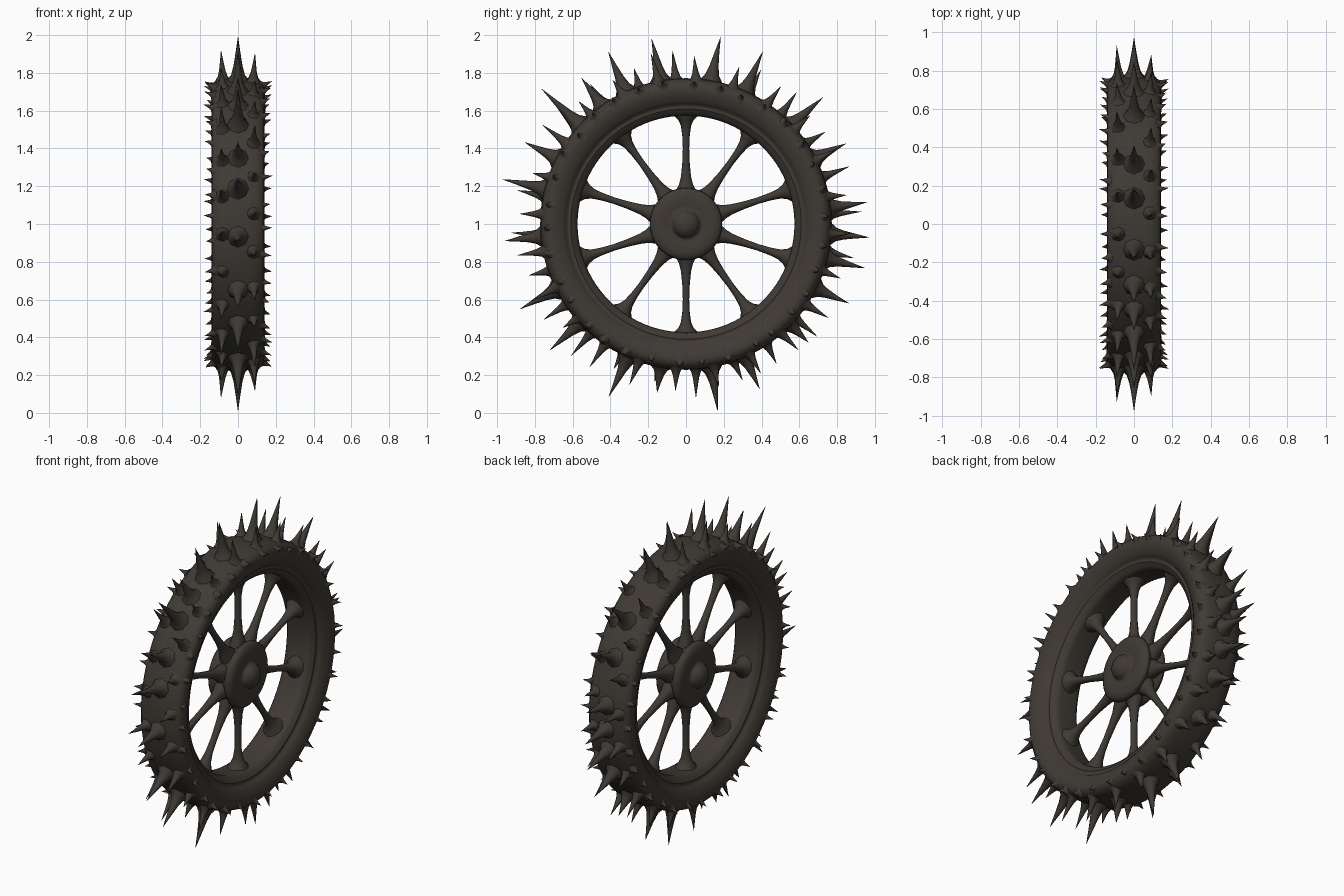
import bpy, bmesh, math, random
from mathutils import Vector

if "Cube" in bpy.data.objects:
    bpy.data.objects.remove(bpy.data.objects["Cube"])

random.seed(4)
C = Vector((0, 0, 1.0))          # wheel centre, the axle runs along x
X = Vector((1, 0, 0))

iron = bpy.data.materials.new("dark_brown_iron")
iron.diffuse_color = (0.050, 0.042, 0.034, 1)
iron.use_nodes = True
iron.node_tree.nodes["Principled BSDF"].inputs["Base Color"].default_value = iron.diffuse_color


def radial(deg):
    a = math.radians(deg)
    return Vector((0, math.cos(a), math.sin(a)))


def finish(bm, name, angle=50):
    bmesh.ops.recalc_face_normals(bm, faces=bm.faces)
    me = bpy.data.meshes.new(name)
    bm.to_mesh(me)
    bm.free()
    me.materials.append(iron)
    ob = bpy.data.objects.new(name, me)
    bpy.context.collection.objects.link(ob)
    bpy.ops.object.select_all(action='DESELECT')
    ob.select_set(True)
    bpy.context.view_layer.objects.active = ob
    bpy.ops.object.shade_smooth_by_angle(angle=math.radians(angle))
    return ob


def lathe(name, half, seg, closed):
    """Mirror a half profile of (x, radius) in x and spin it about the axle."""
    pts = half + [(-x, r) for x, r in reversed(half) if x > 1e-6]
    bm = bmesh.new()
    rings = []
    for x, r in pts:
        if r < 1e-6:
            rings.append([bm.verts.new(C + X * x)] * seg)
        else:
            rings.append([bm.verts.new(C + X * x + radial(360 * i / seg) * r)
                          for i in range(seg)])
    n = len(rings)
    for k in range(n if closed else n - 1):
        a, b = rings[k], rings[(k + 1) % n]
        for i in range(seg):
            j = (i + 1) % seg
            quad = list(dict.fromkeys((a[i], a[j], b[j], b[i])))
            bm.faces.new(quad)
    return finish(bm, name)


def loft(bm, p, d, u, rings, seg, bend=Vector((0, 0, 0))):
    """Tube from p along d; rings are (distance, half width on u, half width across)."""
    d = d.normalized()
    u = (u - d * u.dot(d)).normalized()
    v = d.cross(u)
    length = rings[-1][0]
    prev = None
    for t, a, b in rings:
        c = p + d * t + bend * (max(t, 0) / length) ** 2
        ring = [bm.verts.new(c + u * a * math.cos(2 * math.pi * i / seg)
                             + v * b * math.sin(2 * math.pi * i / seg))
                for i in range(seg)]
        if prev:
            for i in range(seg):
                j = (i + 1) % seg
                bm.faces.new((prev[i], prev[j], ring[j], ring[i]))
        else:
            bm.faces.new(ring[::-1])
        prev = ring
    bm.faces.new(prev)


def spike(bm, p, tip, w, seg=8):
    """Thorn with a flared foot, leaning a little at the tip."""
    d = tip - p
    L = d.length
    shape = [(-0.08, 1.7), (0.06, 1.25), (0.16, 0.85), (0.35, 0.56), (0.65, 0.3), (1, 0.02)]
    bend = Vector((0, random.uniform(-1, 1), random.uniform(-1, 1))) * 0.04 * L
    u = X if abs(d.normalized().x) < 0.5 else d.cross(X)
    loft(bm, p, d, u, [(t * L, w * s, w * s) for t, s in shape], seg, bend)


# Tyre and recessed rim
lathe("tyre_and_rim", [
    (0.0, 0.772), (0.05, 0.772), (0.09, 0.768), (0.12, 0.757), (0.137, 0.738),
    (0.141, 0.715), (0.134, 0.685), (0.120, 0.655), (0.108, 0.638), (0.098, 0.632),
    (0.094, 0.620), (0.097, 0.610), (0.090, 0.600), (0.080, 0.588), (0.070, 0.578),
    (0.050, 0.574), (0.0, 0.578)], 96, True)

# Hub: two flanges, waist between them, domed caps
lathe("hub", [
    (0.135, 0.0), (0.131, 0.03), (0.118, 0.055), (0.098, 0.070), (0.084, 0.074),
    (0.078, 0.085), (0.082, 0.10), (0.084, 0.145), (0.078, 0.175), (0.064, 0.19),
    (0.045, 0.192), (0.030, 0.178), (0.0, 0.172)], 48, False)

# Hub studs on both faces
bm = bmesh.new()
for s in (-1, 1):
    for k in range(6):
        p = C + X * s * 0.079 + radial(90 + 60 * k) * 0.125
        spike(bm, p, p + X * s * 0.032, 0.016)
finish(bm, "hub_studs")

# Ten spokes, thin in the middle and flared at both ends
bm = bmesh.new()
prof = [(0.13, 0.065, 0.050), (0.18, 0.052, 0.042), (0.21, 0.037, 0.034),
        (0.25, 0.027, 0.026), (0.32, 0.020, 0.021), (0.40, 0.017, 0.019),
        (0.47, 0.020, 0.021), (0.52, 0.027, 0.029), (0.55, 0.040, 0.042),
        (0.575, 0.064, 0.058), (0.60, 0.085, 0.066)]
for k in range(10):
    d = radial(90 + 36 * k)
    loft(bm, C.copy(), d, d.cross(X), prof, 14)
finish(bm, "spokes")

# Long spikes along the middle of the tread: angle, tip radius
long_spikes = [(80, 1.013), (66, .995), (43, .99), (27, .95), (6.6, .957), (-4, .97),
               (-14, .97), (-26.4, .955), (-44, .90), (-66, .955), (-80, 1.0),
               (-100, .90), (-113.6, 1.0), (-137, .98), (-153, .985), (-175, .97),
               (166, 1.0), (153, .96), (137, 1.04), (125.5, .95), (114.5, 1.01), (100, 1.0)]
bm = bmesh.new()
for a, r in long_spikes:
    spike(bm, C + radial(a) * 0.762, C + radial(a) * r, 0.043)
finish(bm, "long_spikes")

# Medium spikes in a row on each side of the tread
bm = bmesh.new()
for s in (-1, 1):
    for k in range(24):
        a = 90 - 4 * s + 15 * k
        r = (0.925 if s < 0 else 0.885) if k % 6 == 0 else random.uniform(0.85, 0.92)
        spike(bm, C + X * s * 0.08 + radial(a) * 0.757,
              C + X * s * 0.09 + radial(a + random.uniform(-1, 1)) * r, 0.030)
finish(bm, "side_spikes")

# Short thorns on both shoulders
bm = bmesh.new()
for s in (-1, 1):
    for k in range(34):
        a = 360 * (k + 0.25 * s) / 34 + random.uniform(-1.5, 1.5)
        r = random.uniform(0.725, 0.75)
        spike(bm, C + X * s * 0.13 + radial(a) * r,
              C + X * s * random.uniform(0.165, 0.183) + radial(a) * (r + 0.022), 0.019)
finish(bm, "shoulder_thorns")
